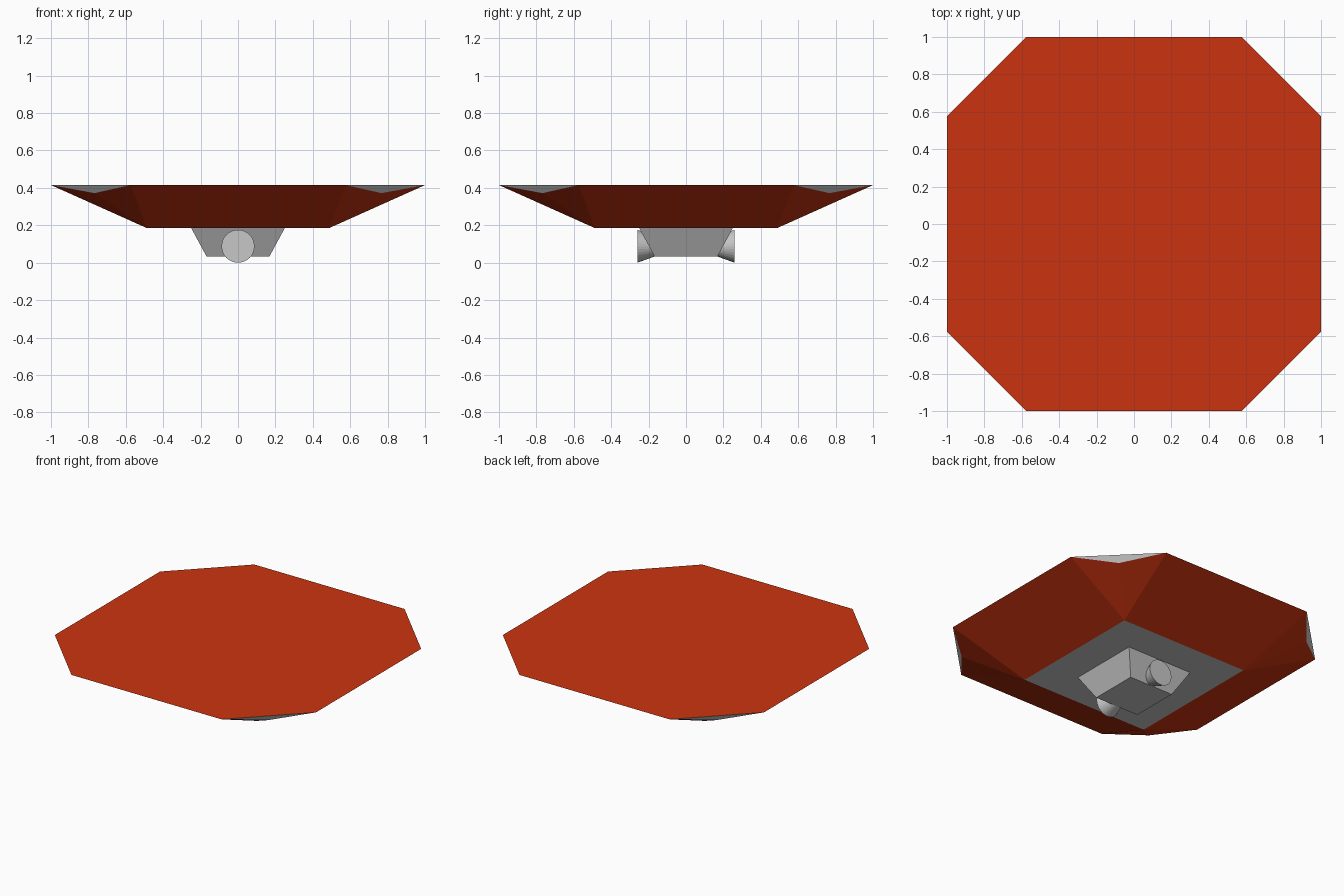
import bpy
import bmesh
from math import pi
from mathutils import Matrix

cube = bpy.data.objects.get("Cube")
if cube:
    bpy.data.objects.remove(cube, do_unlink=True)


def material(name, rgb):
    mat = bpy.data.materials.new(name)
    mat.use_nodes = True
    mat.diffuse_color = (*rgb, 1)
    mat.node_tree.nodes["Principled BSDF"].inputs["Base Color"].default_value = (*rgb, 1)
    return mat


RED = material("red", (0.6, 0.034, 0.005))
GREY = material("light grey", (0.57, 0.57, 0.57))


def finish(name, bm, *mats):
    bmesh.ops.recalc_face_normals(bm, faces=bm.faces)
    mesh = bpy.data.meshes.new(name)
    bm.to_mesh(mesh)
    bm.free()
    for mat in mats:
        mesh.materials.append(mat)
    obj = bpy.data.objects.new(name, mesh)
    bpy.context.collection.objects.link(obj)
    return obj


# Dish: square floor, octagonal top, chamfered corners; one side repeated four times
RIM_Z, FLOOR_Z = 0.415, 0.185
FLOOR, CUT, NOTCH, NOTCH_Z = 0.487, 0.575, 0.767, 0.372
bm = bmesh.new()
rings = {"floor": [], "notch": [], "rim_a": [], "rim_b": []}
for i in range(4):
    turn = Matrix.Rotation(i * pi / 2, 3, "Z")
    for key, co in (("floor", (FLOOR, -FLOOR, FLOOR_Z)),
                    ("notch", (NOTCH, -NOTCH, NOTCH_Z)),
                    ("rim_a", (CUT, -1, RIM_Z)),
                    ("rim_b", (1, -CUT, RIM_Z))):
        rings[key].append(bm.verts.new(turn @ Matrix.Translation(co).translation))

floor, notch, rim_a, rim_b = rings.values()
bm.faces.new(floor).material_index = 1
bm.faces.new([v for pair in zip(rim_a, rim_b) for v in pair])
for i in range(4):
    j = (i + 1) % 4
    bm.faces.new((floor[i], floor[j], rim_a[j], rim_b[i]))
    bm.faces.new((floor[i], rim_b[i], notch[i]))
    bm.faces.new((floor[i], notch[i], rim_a[i]))
    bm.faces.new((notch[i], rim_b[i], rim_a[i])).material_index = 1
finish("dish", bm, RED, GREY)

# Tapered square base under the dish
bm = bmesh.new()
bmesh.ops.create_cube(bm, size=1)
for v in bm.verts:
    top = v.co.z > 0
    half = 0.25 if top else 0.168
    v.co = (2 * half * v.co.x, 2 * half * v.co.y, FLOOR_Z if top else 0.033)
finish("base", bm, GREY)

# Flared round lamps on the front and back of the base
for name, side in (("front_lamp", -1), ("back_lamp", 1)):
    bm = bmesh.new()
    bmesh.ops.create_cone(
        bm, cap_ends=True, segments=32, radius1=0.052, radius2=0.088, depth=0.1,
        matrix=Matrix.Translation((0, side * 0.21, 0.088)) @ Matrix.Rotation(-side * pi / 2, 4, "X"))
    finish(name, bm, GREY)
